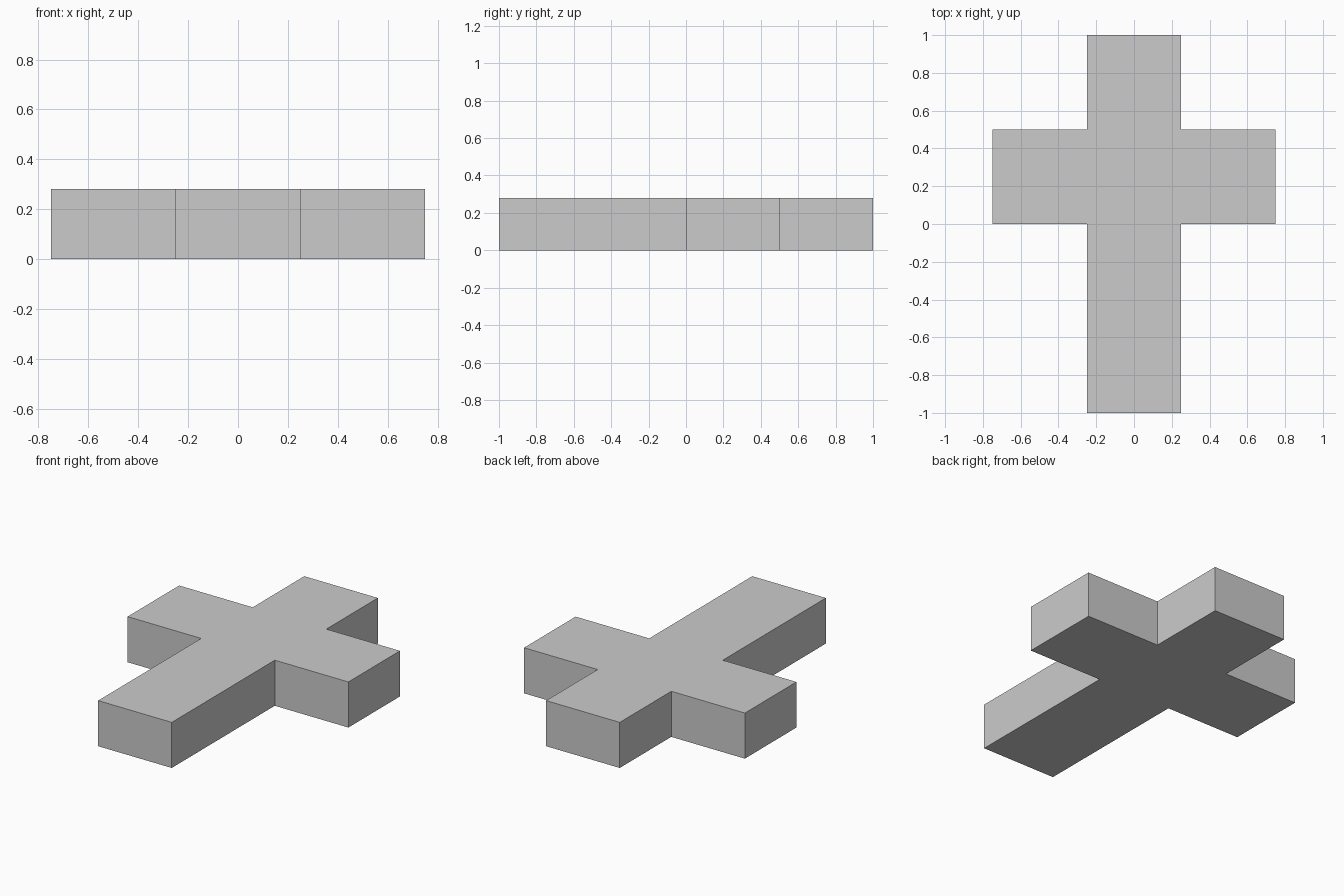
import bpy
import bmesh

if "Cube" in bpy.data.objects:
    bpy.data.objects.remove(bpy.data.objects["Cube"])

HEIGHT = 0.28

# Right half of the cross outline, from bottom to top; the left half is mirrored
half = [(0.25, -1), (0.25, 0), (0.75, 0), (0.75, 0.5), (0.25, 0.5), (0.25, 1)]
outline = half + [(-x, y) for x, y in reversed(half)]

# Flat cross profile extruded upwards into a solid slab
bm = bmesh.new()
base = bm.faces.new([bm.verts.new((x, y, 0)) for x, y in outline])
result = bmesh.ops.extrude_face_region(bm, geom=[base], use_keep_orig=True)
top_verts = [g for g in result["geom"] if isinstance(g, bmesh.types.BMVert)]
bmesh.ops.translate(bm, verts=top_verts, vec=(0, 0, HEIGHT))
bmesh.ops.recalc_face_normals(bm, faces=bm.faces)

mesh = bpy.data.meshes.new("cross_slab")
bm.to_mesh(mesh)
bm.free()
bpy.context.collection.objects.link(bpy.data.objects.new("cross_slab", mesh))
